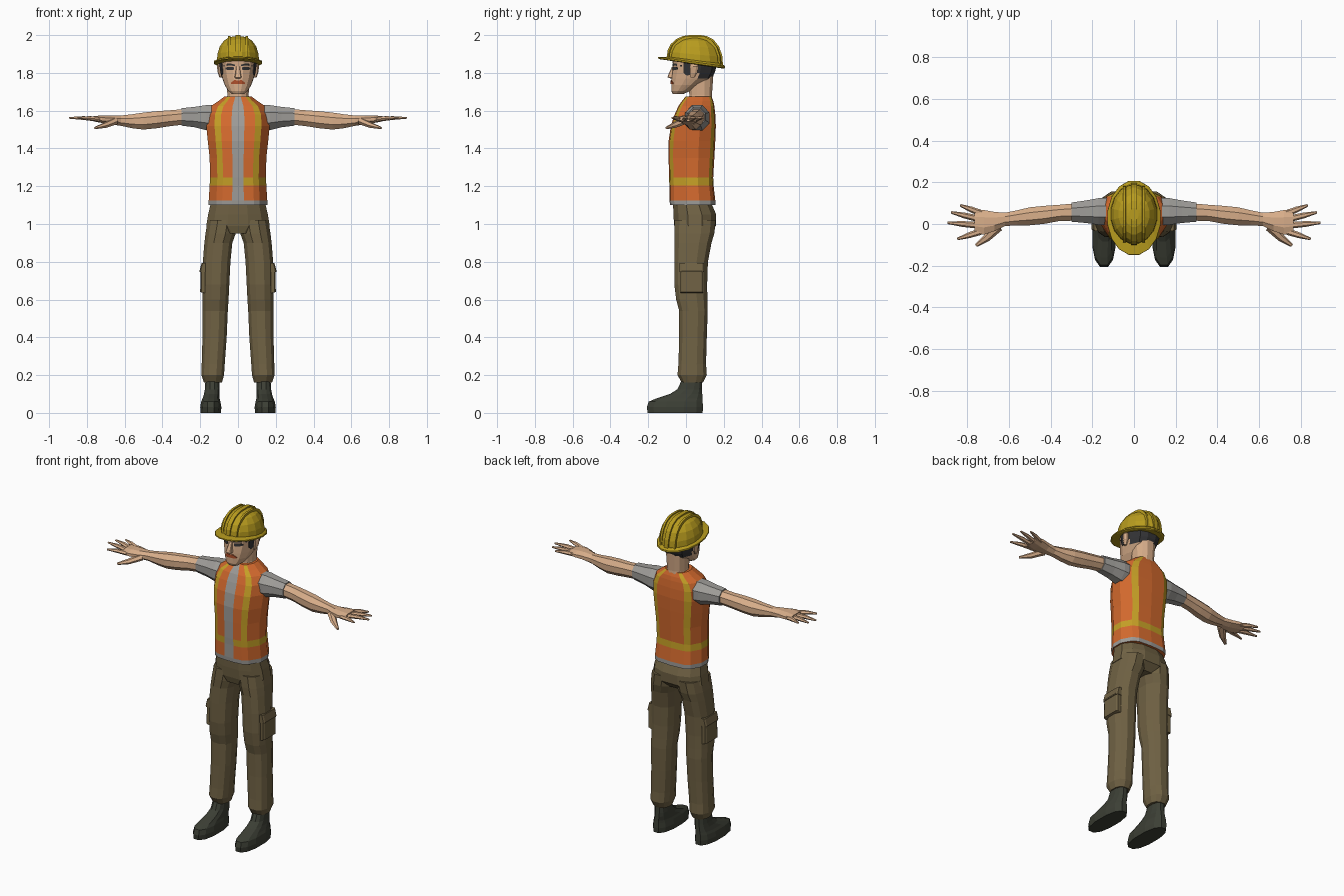
import bpy, bmesh, math
from mathutils import Vector
from mathutils.bvhtree import BVHTree

if "Cube" in bpy.data.objects:
    bpy.data.objects.remove(bpy.data.objects["Cube"])


def material(name, r, g, b):
    m = bpy.data.materials.new(name)
    lin = [((c / 255 + 0.055) / 1.055) ** 2.4 for c in (r, g, b)]
    m.diffuse_color = (*lin, 1)
    m.use_nodes = True
    m.node_tree.nodes["Principled BSDF"].inputs["Base Color"].default_value = m.diffuse_color
    return m


ORANGE = material("vest orange", 212, 106, 46)
YELLOW = material("stripe yellow", 198, 160, 38)
GREY = material("shirt grey", 158, 156, 152)
SKIN = material("skin", 216, 174, 138)
PANTS = material("trouser olive", 112, 98, 68)
BOOT = material("boot dark green", 60, 63, 53)
HELMET = material("helmet yellow", 184, 156, 30)
HAIR = material("hair charcoal", 52, 52, 54)
LIP = material("lip red brown", 172, 78, 42)


def loft(name, rings, mats, rule=None, mirror=False):
    """Skin closed rings; rule(row, column, centre) picks the material slot."""
    bm = bmesh.new()
    rows = [[bm.verts.new(p) for p in r] for r in rings]
    n = len(rows[0])
    for i in range(len(rows) - 1):
        for j in range(n):
            k = (j + 1) % n
            f = bm.faces.new((rows[i][j], rows[i][k], rows[i + 1][k], rows[i + 1][j]))
            if rule:
                f.material_index = rule(i, j, f.calc_center_median())
    bm.faces.new(rows[0])
    bm.faces.new(rows[-1]).material_index = 0
    bmesh.ops.recalc_face_normals(bm, faces=bm.faces)
    me = bpy.data.meshes.new(name)
    bm.to_mesh(me)
    bm.free()
    for m in mats:
        me.materials.append(m)
    ob = bpy.data.objects.new(name, me)
    bpy.context.collection.objects.link(ob)
    if mirror:
        ob.modifiers.new("mirror", 'MIRROR').use_mirror_merge = False
    return ob


def oval(n=12, power=0.85):
    """Unit rounded cross-section with flat sides."""
    pts = []
    for i in range(n):
        a = 2 * math.pi * (i + 0.5) / n
        c, s = math.cos(a), math.sin(a)
        pts.append((math.copysign(abs(c) ** power, c), math.copysign(abs(s) ** power, s)))
    top = max(p[0] for p in pts)
    return [(a / top, b / top) for a, b in pts]


def flat_ring(z, x0, x1, y0, y1, shape):
    """Horizontal ring fitted to a bounding rectangle."""
    return [((x0 + x1) / 2 + a * (x1 - x0) / 2, (y0 + y1) / 2 + b * (y1 - y0) / 2, z) for a, b in shape]


def side_ring(x, y, z, ry, rz, shape):
    return [(x, y + a * ry, z + b * rz) for a, b in shape]


def mirrored(half):
    """Complete a half section that runs from front centre to back centre."""
    return half + [(-a, b) for a, b in half[-2:0:-1]]


def tube(name, pts, radii, mat, n=6):
    pts = [Vector(p) for p in pts]
    d = (pts[-1] - pts[0]).normalized()
    u = d.cross(Vector((0, 0, 1))).normalized()
    v = u.cross(d)
    rings = [[p + (u * math.cos(2 * math.pi * i / n) + v * 0.8 * math.sin(2 * math.pi * i / n)) * r
              for i in range(n)] for p, r in zip(pts, radii)]
    return loft(name, rings, [mat], mirror=True)


# Vest torso: columns line up with the shirt gap and the vertical stripes
section = mirrored([(0, -1), (.2, -1), (.54, -.95), (.74, -.8), (1, -.25),
                    (1, .3), (.78, .8), (.56, .95), (0, 1)])
torso_rows = [(1.10, .155, -.085, .155), (1.125, .155, -.087, .155), (1.205, .15, -.088, .146),
              (1.245, .148, -.09, .144), (1.35, .15, -.092, .15), (1.44, .16, -.092, .155),
              (1.52, .168, -.08, .158), (1.58, .165, -.06, .155), (1.625, .142, -.04, .15),
              (1.65, .105, -.022, .145), (1.675, .072, -.002, .135)]


def vest_rule(i, j, c):
    col = min(j, 15 - j)
    if i == 0 or col == 0:
        return 2
    if i == 2 or (i > 2 and col in (2, 6)):
        return 1
    return 0


loft("vest", [flat_ring(z, -w, w, f, b, section) for z, w, f, b in torso_rows],
     [ORANGE, YELLOW, GREY], vest_rule)

# Trousers: hips, legs and side pockets
o12 = oval()
hips = [(1.115, .143, -.068, .132), (1.05, .158, -.067, .16), (.99, .168, -.062, .158), (.95, .1, -.05, .12)]
loft("hips", [flat_ring(z, -w, w, f, b, o12) for z, w, f, b in hips], [PANTS])
leg = [(1.02, .002, .16, -.06, .157), (.95, .012, .172, -.062, .15), (.9, .03, .178, -.06, .135),
       (.8, .04, .186, -.062, .116), (.68, .046, .187, -.062, .112), (.6, .05, .188, -.052, .113),
       (.54, .054, .188, -.036, .115), (.4, .06, .188, -.036, .11), (.26, .07, .192, -.04, .106),
       (.2, .074, .194, -.045, .11), (.16, .085, .18, -.022, .09)]
loft("trouser_leg", [flat_ring(*r, o12) for r in leg], [PANTS], mirror=True)
box = mirrored([(0, -1), (.8, -1), (1, -.85), (1, .85), (.8, 1), (0, 1)])
loft("side_pocket", [flat_ring(z, .14, x, -.03, .09, box)
                     for z, x in ((.635, .185), (.64, .2), (.745, .199), (.79, .19))], [PANTS], mirror=True)
loft("pocket_flap", [flat_ring(z, .14, x, -.034, .094, box)
                     for z, x in ((.745, .202), (.75, .204), (.793, .193))], [PANTS], mirror=True)

# Boots
boot = [(0, .09, .198, -.203, .088), (.03, .088, .2, -.207, .09), (.06, .093, .195, -.197, .088),
        (.075, .097, .188, -.16, .087), (.1, .097, .18, -.085, .086), (.125, .098, .175, -.045, .085),
        (.185, .1, .172, -.018, .084)]
loft("boot", [flat_ring(*r, o12) for r in boot], [BOOT], mirror=True)

# Sleeves, arms and palms
o8 = oval(8, 1)
sleeve = [(.11, .06, 1.56, .065, .07), (.17, .06, 1.563, .064, .066), (.23, .059, 1.566, .054, .054),
          (.30, .057, 1.567, .046, .046)]
loft("sleeve", [side_ring(*r, o8) for r in sleeve], [GREY], mirror=True)
arm = [(.29, .057, 1.567, .041, .041), (.36, .053, 1.56, .039, .042), (.43, .044, 1.552, .043, .045),
       (.50, .037, 1.545, .043, .045), (.56, .03, 1.544, .036, .037), (.62, .022, 1.547, .032, .027),
       (.67, .012, 1.551, .046, .024), (.72, .008, 1.555, .059, .02), (.765, .012, 1.557, .055, .014)]
loft("arm", [side_ring(*r, o8) for r in arm], [SKIN], mirror=True)

# Fingers: base and tip on the hand plane
for name, x0, y0, x1, y1 in (("index_finger", .735, -.036, .848, -.072), ("middle_finger", .75, -.006, .895, .006),
                             ("ring_finger", .75, .026, .878, .056), ("little_finger", .73, .05, .834, .09)):
    xm, ym = (x0 + x1) / 2, (y0 + y1) / 2
    tube(name, [(x0, y0, 1.554), (xm, ym, 1.561), (x1, y1, 1.562)], [.016, .014, .006], SKIN)
tube("thumb", [(.65, -.012, 1.545), (.705, -.065, 1.522), (.757, -.103, 1.508)], [.024, .019, .008], SKIN)

# Neck and head, hair on the back of the skull
loft("neck", [flat_ring(z, -w, w, f, b, o12) for z, w, f, b in
              ((1.63, .07, .0, .14), (1.68, .056, .018, .137), (1.79, .062, .01, .145))], [SKIN])
skull = mirrored([(0, -1), (.3, -.98), (.68, -.78), (.97, -.3), (1, .02), (1, .3), (.72, .82), (.3, 1), (0, 1)])
head_rows = [(1.688, .032, -.07, -.015), (1.705, .052, -.078, .025), (1.735, .07, -.078, .08),
             (1.77, .083, -.077, .135), (1.80, .09, -.073, .152), (1.83, .096, -.069, .16),
             (1.865, .1, -.071, .162), (1.91, .09, -.06, .15)]
head = loft("head", [flat_ring(z, -w, w, f, b, skull) for z, w, f, b in head_rows],
            [SKIN, HAIR], lambda i, j, c: int(c.y > .06 and c.z > 1.77))
tree = BVHTree.FromPolygons([v.co for v in head.data.vertices], [p.vertices for p in head.data.polygons])


def plate(name, pairs, mat, mirror=True, side=False):
    """Thin plate laid on the head; pairs are (u, low z, high z)."""
    start, d = (Vector((1, 0, 0)), Vector((-1, 0, 0))) if side else (Vector((0, -1, 0)), Vector((0, 1, 0)))
    rings = []
    for u, lo, hi in pairs:
        ring = []
        for z, off in ((lo, -.004), (hi, -.004), (hi, .004), (lo, .004)):
            o = start + (Vector((0, u, z)) if side else Vector((u, 0, z)))
            ring.append(tree.ray_cast(o, d)[0] + d * off)
        rings.append(ring)
    loft(name, rings, [mat], mirror=mirror)


# Face details
plate("eye", [(.022, 1.817, 1.829), (.03, 1.814, 1.832), (.05, 1.814, 1.832), (.066, 1.819, 1.828)], HAIR)
plate("eyebrow", [(.016, 1.836, 1.843), (.03, 1.838, 1.848), (.055, 1.838, 1.85), (.078, 1.834, 1.841)], HAIR)
plate("lips", [(-.038, 1.742, 1.747), (-.02, 1.741, 1.762), (0, 1.741, 1.76), (.02, 1.741, 1.762),
               (.038, 1.742, 1.747)], LIP, mirror=False)
plate("sideburn", [(-.012, 1.8, 1.86), (.004, 1.785, 1.86), (.02, 1.79, 1.86)], HAIR, side=True)
loft("nose", [flat_ring(z, -w, w, y, -.05, box) for z, w, y in
              ((1.77, .012, -.08), (1.776, .019, -.098), (1.795, .014, -.092), (1.835, .009, -.073))], [SKIN])
loft("ear", [flat_ring(z, .085, x, .025, y, o8) for z, x, y in
             ((1.775, .098, .045), (1.8, .107, .06), (1.835, .112, .065), (1.85, .104, .055))], [SKIN], mirror=True)

# Hard hat: tilted brim, faceted dome and raised ribs
o16 = oval(16, 1)


def tilt(p, h):
    return (p[0], p[1], 1.854 + h - .14 * (p[1] - .04) * max(0, 1 - h / .14))


def hat_ring(h, rx, y0, y1):
    return [tilt(p, h) for p in flat_ring(0, -rx, rx, y0, y1, o16)]


loft("helmet_brim", [hat_ring(-.008, .118, -.138, .2), hat_ring(-.004, .127, -.148, .207),
                     hat_ring(.004, .126, -.147, .206), hat_ring(.014, .11, -.1, .19)], [HELMET])
dome = [(0, 1), (.045, .97), (.085, .86), (.117, .66), (.134, .42), (.139, .2)]
loft("helmet_dome", [hat_ring(h, .112 * s, .047 - .142 * s, .047 + .142 * s) for h, s in dome], [HELMET])


def rib(name, x, half, drop, lift, mirror):
    path = [(-s, h) for h, s in dome] + [(s, h) for h, s in reversed(dome)]
    rings = []
    for s, h in path:
        y = .047 + s * (.142 - drop + lift)
        top = h * (1 - drop * 2) + lift
        yi = .047 + s * .115
        rings.append([tilt((x - half, yi, 0), h * .8), tilt((x + half, yi, 0), h * .8),
                      tilt((x + half * .8, y, 0), top), tilt((x - half * .8, y, 0), top)])
    loft(name, rings, [HELMET], mirror=mirror)


rib("helmet_centre_rib", 0, .017, 0, .007, False)
rib("helmet_side_rib", .046, .008, .012, .006, True)
